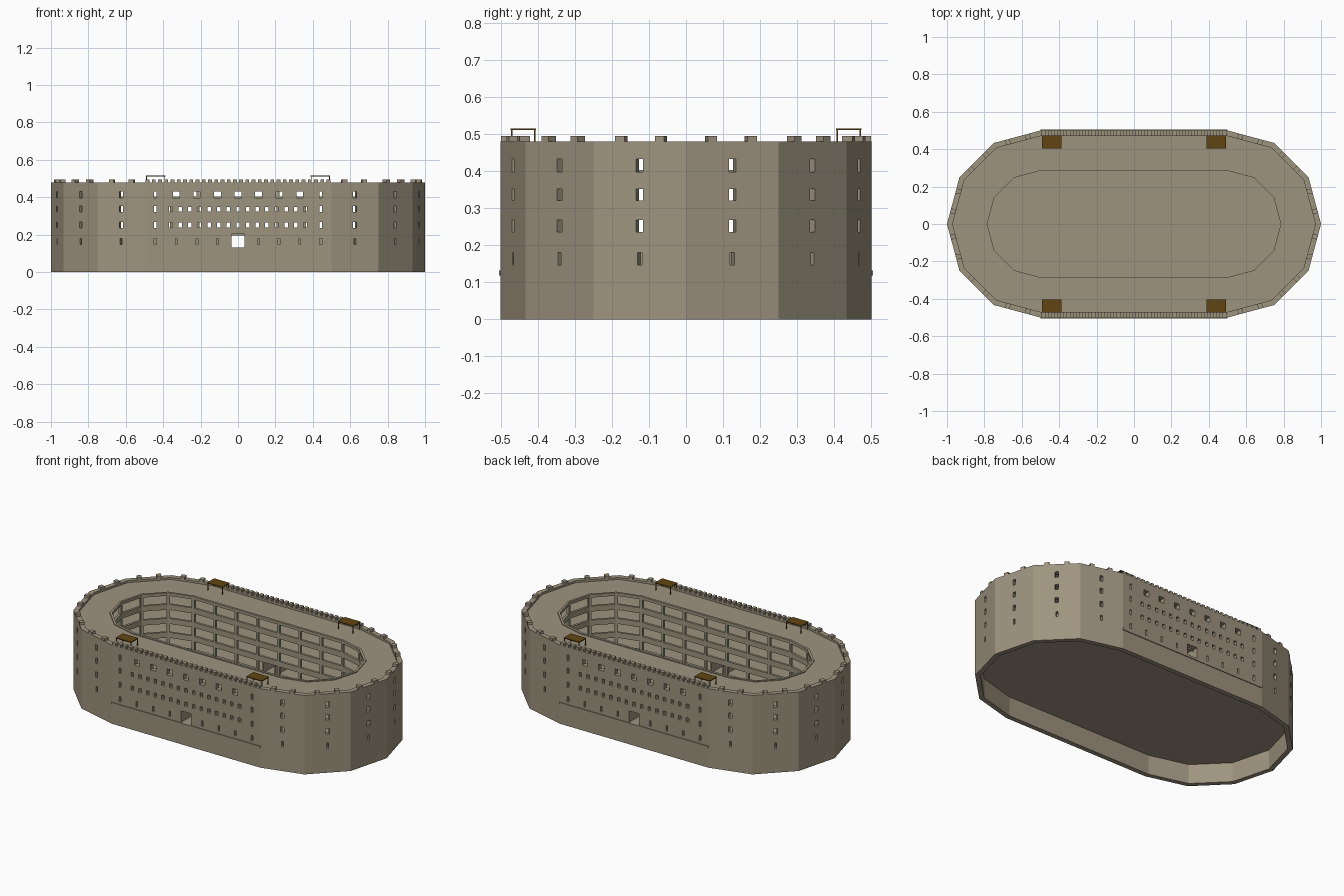
import bpy, bmesh, math
from mathutils import Vector, Matrix

if "Cube" in bpy.data.objects:
    bpy.data.objects.remove(bpy.data.objects["Cube"])


def material(name, rgb):
    m = bpy.data.materials.new(name)
    m.diffuse_color = (*rgb, 1)
    m.use_nodes = True
    m.node_tree.nodes["Principled BSDF"].inputs["Base Color"].default_value = m.diffuse_color
    return m


STONE = material("tan stone", (0.34, 0.295, 0.212))
WOOD = material("brown wood", (0.12, 0.06, 0.006))


def finish(bm, name, mat):
    bmesh.ops.remove_doubles(bm, verts=bm.verts, dist=1e-5)
    bmesh.ops.recalc_face_normals(bm, faces=bm.faces)
    me = bpy.data.meshes.new(name)
    bm.to_mesh(me)
    bm.free()
    me.materials.append(mat)
    ob = bpy.data.objects.new(name, me)
    bpy.context.collection.objects.link(ob)
    return ob


def outline(r):
    """Two faceted half circles of radius r joined by straight sides."""
    pts = []
    for cx, start in ((0.5, -90), (-0.5, 90)):
        for i in range(7):
            a = math.radians(start + 30 * i)
            pts.append(Vector((cx + r * math.cos(a), r * math.sin(a), 0)))
    return pts


def segments(r):
    p = outline(r)
    return [(p[i], p[(i + 1) % 14], i % 7 == 6) for i in range(14)]


def wall(name, r_out, r_in, z0, z1, holes=lambda straight: []):
    """Closed ring wall; holes are (centre, width, bottom, top) on each side."""
    bm = bmesh.new()
    for (a, b, straight), (c, d, _) in zip(segments(r_out), segments(r_in)):
        length = (b - a).length
        rects = [(0.5 + (u - w / 2) / length, 0.5 + (u + w / 2) / length, lo, hi)
                 for u, w, lo, hi in holes(straight)]
        us = sorted({round(t, 5) for q in rects for t in q[:2]} | {0.0, 1.0})
        zs = sorted({round(z, 5) for q in rects for z in q[2:]} | {z0, z1})

        def solid(i, j):
            if not 0 <= j < len(zs) - 1:
                return False
            if not 0 <= i < len(us) - 1:
                return True
            u, z = (us[i] + us[i + 1]) / 2, (zs[j] + zs[j + 1]) / 2
            return not any(q[0] < u < q[1] and q[2] < z < q[3] for q in rects)

        def quad(corners):
            bm.faces.new([bm.verts.new((c.lerp(d, us[i]) if inner else a.lerp(b, us[i]))
                                       + Vector((0, 0, zs[j]))) for i, j, inner in corners])

        for i in range(len(us) - 1):
            for j in range(len(zs) - 1):
                if not solid(i, j):
                    continue
                ring = [(i, j), (i + 1, j), (i + 1, j + 1), (i, j + 1)]
                quad([(*p, False) for p in ring])
                quad([(*p, True) for p in reversed(ring)])
                # reveals where the neighbouring cell is open
                for k, (di, dj) in enumerate(((0, -1), (1, 0), (0, 1), (-1, 0))):
                    if not solid(i + di, j + dj):
                        p, q = ring[k], ring[(k + 1) % 4]
                        quad([(*p, False), (*p, True), (*q, True), (*q, False)])
    return finish(bm, name, STONE)


def add_box(bm, centre, size, angle=0):
    bmesh.ops.create_cube(bm, size=1, matrix=Matrix.Translation(centre)
                          @ Matrix.Rotation(angle, 4, 'Z') @ Matrix.Diagonal((*size, 1)))


FLOORS = [0.13, 0.215, 0.30, 0.385]
ROOF = 0.468
ROWS = [(0.147, 0.18), (0.235, 0.268), (0.32, 0.352), (0.397, 0.432)]


# Outer wall with windows, slits and gates
def outer_holes(straight):
    if not straight:
        return [(0, 0.012 if k == 0 else 0.02, *row) for k, row in enumerate(ROWS)]
    out = [(s * 0.443, 0.013, *row) for s in (-1, 1) for row in ROWS]
    for k in range(-3, 4):
        if k:
            out.append((k * 0.11, 0.01, *ROWS[0]))
        out.append((k * 0.11, 0.036, *ROWS[3]))
    for lo, hi in ((0.239, 0.264), (0.323, 0.348)):
        out += [(k * 0.0515, 0.018, lo, hi) for k in range(-7, 8)]
    out.append((0, 0.07, 0.13, 0.203))
    return out


wall("outer_wall", 0.5, 0.47, 0.0, 0.48, outer_holes)

# Lining that closes the ground floor slits, open at the gates
wall("ground_floor_lining", 0.47, 0.464, 0.13, 0.21,
     lambda straight: [(0, 0.07, 0.13, 0.195)] if straight else [])


# Courtyard galleries
def gallery_holes(straight):
    n, bay = (7, 1 / 7) if straight else (1, 0.15)
    out = []
    for f in FLOORS:
        for k in range(n):
            u = (k - (n - 1) / 2) * bay
            gate = straight and f == FLOORS[0] and k == n // 2
            out.append((u, bay - 0.015, f if gate else f + 0.018, f + 0.07))
    return out


wall("courtyard_galleries", 0.299, 0.285, 0.13, 0.473, gallery_holes)

# Gallery floors and roof walk
for n, f in enumerate(FLOORS[1:]):
    wall(f"gallery_floor_{n + 1}", 0.471, 0.298, f - 0.008, f)
wall("roof_walk", 0.471, 0.298, ROOF - 0.01, ROOF)

# Ground slab, raised above the hollow base
bm = bmesh.new()
face = bm.faces.new([bm.verts.new(p + Vector((0, 0, 0.12))) for p in outline(0.472)])
new = bmesh.ops.extrude_face_region(bm, geom=[face], use_keep_orig=True)["geom"]
bmesh.ops.translate(bm, verts=[v for v in new if isinstance(v, bmesh.types.BMVert)],
                    vec=(0, 0, 0.01))
finish(bm, "ground_slab", STONE)

# Gate passage sides
bm = bmesh.new()
for sx in (-1, 1):
    for sy in (-1, 1):
        add_box(bm, (sx * 0.039, sy * 0.381, 0.1685), (0.006, 0.168, 0.077))
finish(bm, "gate_passages", STONE)

# Ledges along the long sides
bm = bmesh.new()
for s in (-1, 1):
    add_box(bm, (0, s * 0.5, 0.125), (1.0, 0.01, 0.013))
finish(bm, "ledges", STONE)

# Battlements
bm = bmesh.new()
for a, b, straight in segments(0.485):
    n = 30 if straight else 2
    ang = math.atan2(b.y - a.y, b.x - a.x)
    for k in range(n):
        t = (k + 0.5) / n if straight else 0.28 + 0.44 * k
        p = a.lerp(b, t)
        add_box(bm, (p.x, p.y, 0.4865), (0.02 if straight else 0.026, 0.0285, 0.017), ang)
finish(bm, "battlements", STONE)

# Roof shelters
for sx in (-1, 1):
    for sy in (-1, 1):
        bm = bmesh.new()
        cx, cy = sx * 0.44, sy * 0.439
        add_box(bm, (cx, cy, 0.5125), (0.104, 0.068, 0.005))
        for lx in (-1, 1):
            for ly in (-1, 1):
                add_box(bm, (cx + lx * 0.049, cy + ly * 0.031, 0.489), (0.004, 0.004, 0.044))
        finish(bm, "roof_shelter", WOOD)
